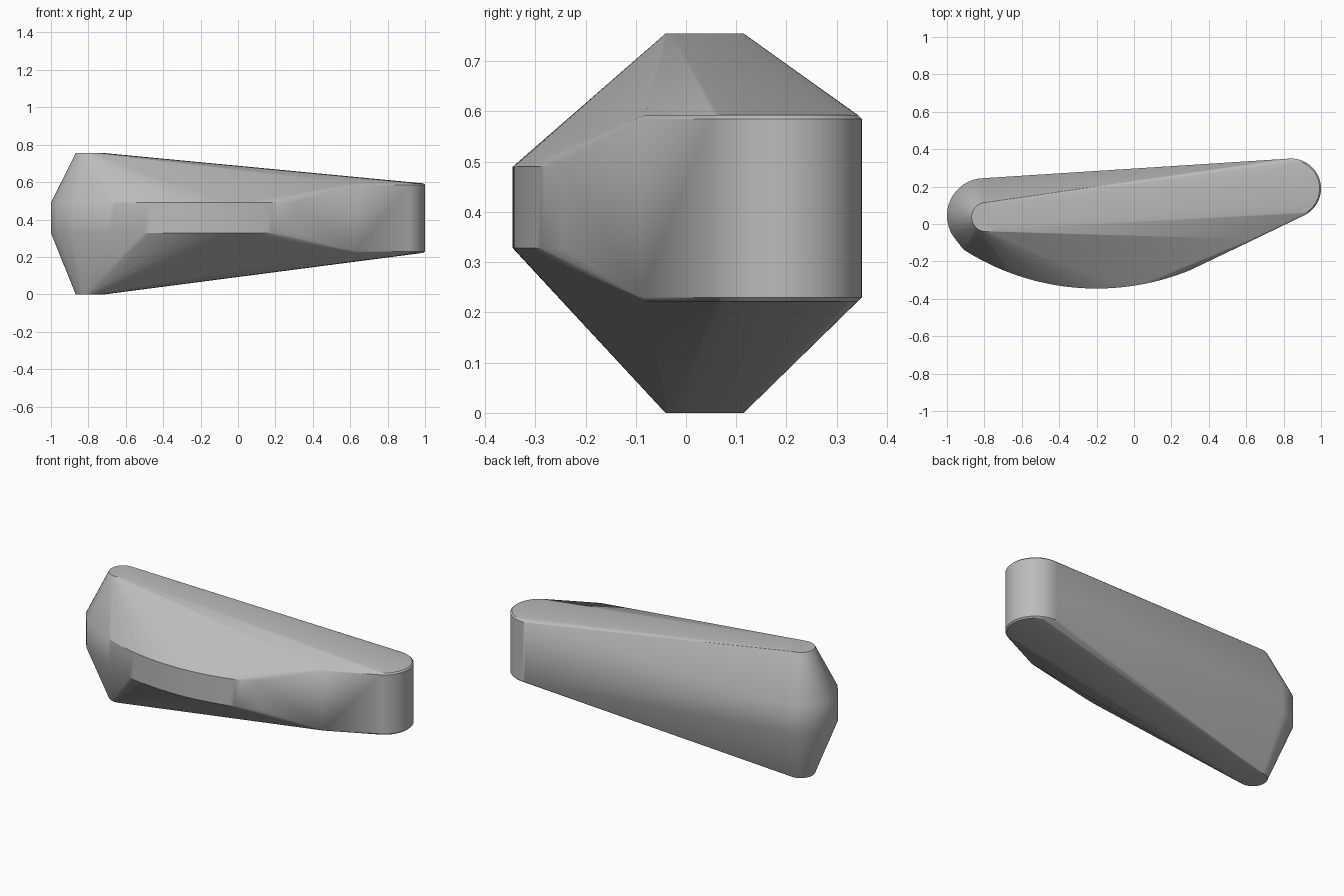
import bpy
import bmesh
import math

cube = bpy.data.objects.get("Cube")
if cube:
    bpy.data.objects.remove(cube, do_unlink=True)


def arc(cx, cy, r, start=0, end=360, steps=64):
    """Points along a circular arc, angles in degrees."""
    angles = [math.radians(start + (end - start) * i / steps) for i in range(steps + 1)]
    if end - start == 360:
        angles.pop()
    return [(cx + r * math.cos(a), cy + r * math.sin(a)) for a in angles]


def add_wall(bm, points, low, high):
    """Place a plan outline at a lower and an upper level."""
    for x, y in points:
        bm.verts.new((x, y, low))
        bm.verts.new((x, y, high))


bm = bmesh.new()

# Tall slim post at the thick end
add_wall(bm, arc(-0.79, 0.037, 0.078), 0, 0.755)

# Rounded heel and the curved belly that runs on from it
add_wall(bm, arc(-0.8, 0.045, 0.2), 0.328, 0.49)
add_wall(bm, arc(-0.2, 0.975, 1.32, 237.5, 292.3, 40), 0.328, 0.49)

# Rounded tip with a softened rim
add_wall(bm, arc(0.84, 0.19, 0.16), 0.23, 0.585)
add_wall(bm, arc(0.84, 0.19, 0.152), 0.222, 0.593)

# Shoulder where the belly meets the tip
add_wall(bm, [(0.63, -0.089)], 0.23, 0.585)
add_wall(bm, [(0.625, -0.081)], 0.222, 0.593)

# Stretch one skin over all the outlines
bmesh.ops.convex_hull(bm, input=bm.verts[:])
loose = [v for v in bm.verts if not v.link_faces]
bmesh.ops.delete(bm, geom=loose, context='VERTS')
bmesh.ops.dissolve_limit(bm, angle_limit=math.radians(0.1),
                         verts=bm.verts[:], edges=bm.edges[:])
bmesh.ops.recalc_face_normals(bm, faces=bm.faces[:])

mesh = bpy.data.meshes.new("handle_body")
bm.to_mesh(mesh)
bm.free()
body = bpy.data.objects.new("handle_body", mesh)
bpy.context.collection.objects.link(body)

# Plain grey finish
grey = bpy.data.materials.new("plain_grey")
grey.use_nodes = True
colour = (0.5, 0.5, 0.5, 1)
grey.diffuse_color = colour
for node in grey.node_tree.nodes:
    if node.type == 'BSDF_PRINCIPLED':
        node.inputs["Base Color"].default_value = colour
mesh.materials.append(grey)

# Smooth curves, sharp rims
bpy.ops.object.select_all(action='DESELECT')
body.select_set(True)
bpy.context.view_layer.objects.active = body
bpy.ops.object.shade_smooth_by_angle(angle=math.radians(30))
